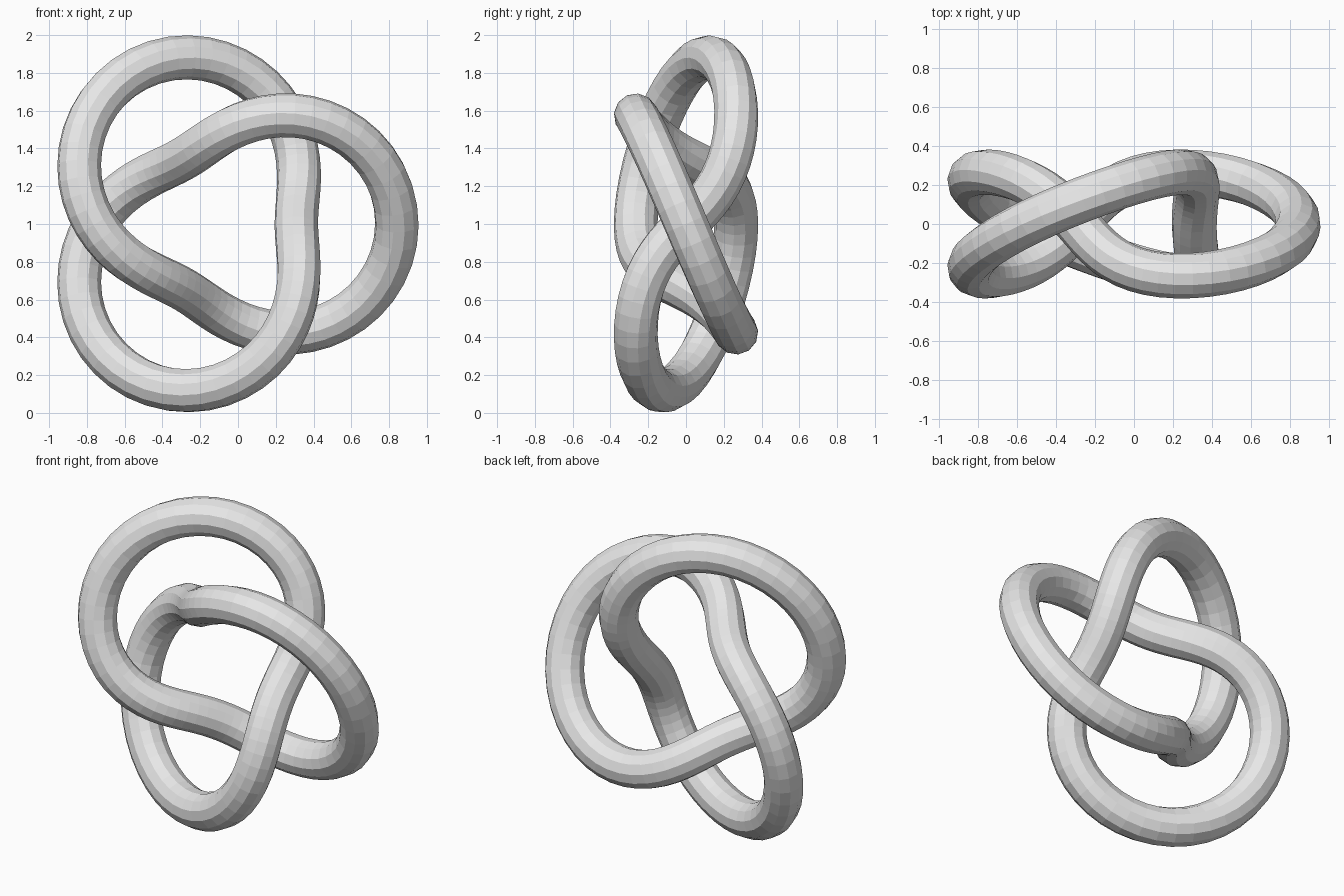
import bpy
from math import sin, cos, pi

cube = bpy.data.objects.get("Cube")
if cube:
    bpy.data.objects.remove(cube, do_unlink=True)

RING = 0.665        # radius of the torus the knot winds around
WIND = 0.266        # radius of the winding
TUBE = 0.1165       # thickness radius of the tube
SHIFT = -0.09       # centres the three lobes on x
STEPS = 128

# Plain grey material
grey = bpy.data.materials.new("light_grey")
grey.use_nodes = True
colour = (0.8, 0.8, 0.8, 1)
grey.diffuse_color = colour
grey.node_tree.nodes["Principled BSDF"].inputs["Base Color"].default_value = colour

# Closed centre line: two turns around the ring, three around the tube
curve = bpy.data.curves.new("knot_path", "CURVE")
curve.dimensions = "3D"
curve.twist_mode = "MINIMUM"
curve.bevel_depth = TUBE
curve.bevel_resolution = 4
spline = curve.splines.new("POLY")
spline.points.add(STEPS - 1)
spline.use_cyclic_u = True
spline.use_smooth = False
for i, point in enumerate(spline.points):
    t = 2 * pi * i / STEPS
    reach = RING + WIND * cos(3 * t)
    point.co = (SHIFT + reach * cos(2 * t), -WIND * sin(3 * t), 1 + reach * sin(2 * t), 1)
curve.materials.append(grey)

# Faceted tube mesh
knot = bpy.data.objects.new("knot_tube", curve)
bpy.context.collection.objects.link(knot)
bpy.ops.object.select_all(action="DESELECT")
knot.select_set(True)
bpy.context.view_layer.objects.active = knot
bpy.ops.object.convert(target="MESH")
bpy.context.object.name = "knot_tube"
bpy.ops.object.shade_flat()
